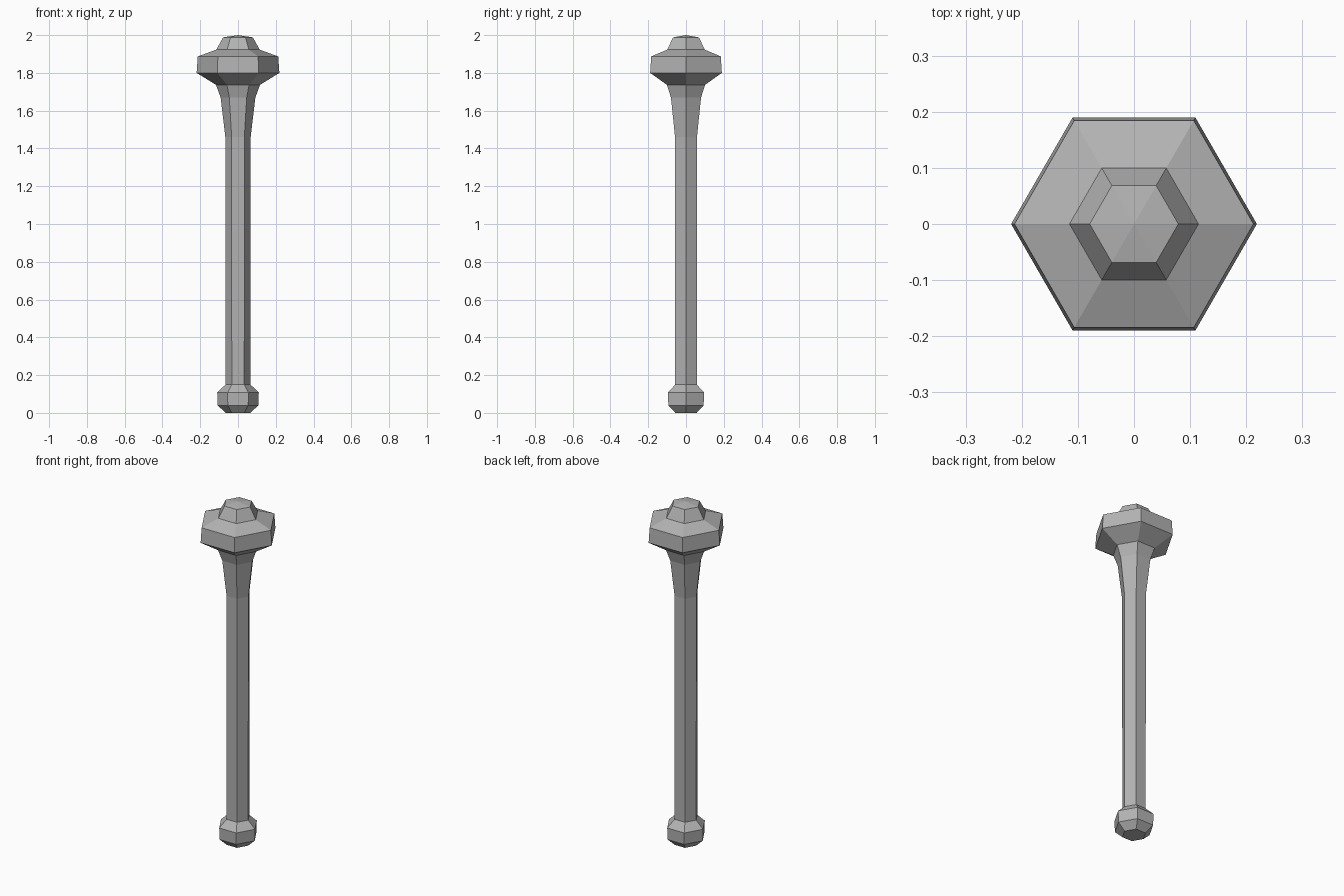
import bpy
import bmesh
from math import cos, sin, tau

cube = bpy.data.objects.get("Cube")
if cube:
    bpy.data.objects.remove(cube, do_unlink=True)

SIDES = 6

metal = bpy.data.materials.new("grey metal")
metal.use_nodes = True
grey = (0.45, 0.45, 0.45, 1)
metal.diffuse_color = grey
metal.node_tree.nodes["Principled BSDF"].inputs["Base Color"].default_value = grey

# Radius and height profile, from the pommel up to the head
profile = [
    (0.065, 0.0), (0.108, 0.04), (0.11, 0.108), (0.066, 0.15),   # pommel
    (0.067, 1.46), (0.092, 1.67), (0.117, 1.737),                # shaft, flare
    (0.219, 1.80), (0.213, 1.887), (0.115, 1.923), (0.079, 1.988),  # head
]


def lathe(name, points, tip):
    """Turn a profile into a closed faceted solid with a low pointed cap."""
    bm = bmesh.new()
    rings = [[bm.verts.new((r * cos(tau * i / SIDES), r * sin(tau * i / SIDES), z))
              for i in range(SIDES)] for r, z in points]
    apex = bm.verts.new((0, 0, tip))
    bm.faces.new(rings[0][::-1])
    for i in range(SIDES):
        j = (i + 1) % SIDES
        for low, high in zip(rings, rings[1:]):
            bm.faces.new((low[i], low[j], high[j], high[i]))
        bm.faces.new((rings[-1][i], rings[-1][j], apex))
    mesh = bpy.data.meshes.new(name)
    bm.to_mesh(mesh)
    bm.free()
    mesh.materials.append(metal)
    obj = bpy.data.objects.new(name, mesh)
    bpy.context.collection.objects.link(obj)
    return obj


lathe("mace", profile, 2.0)
